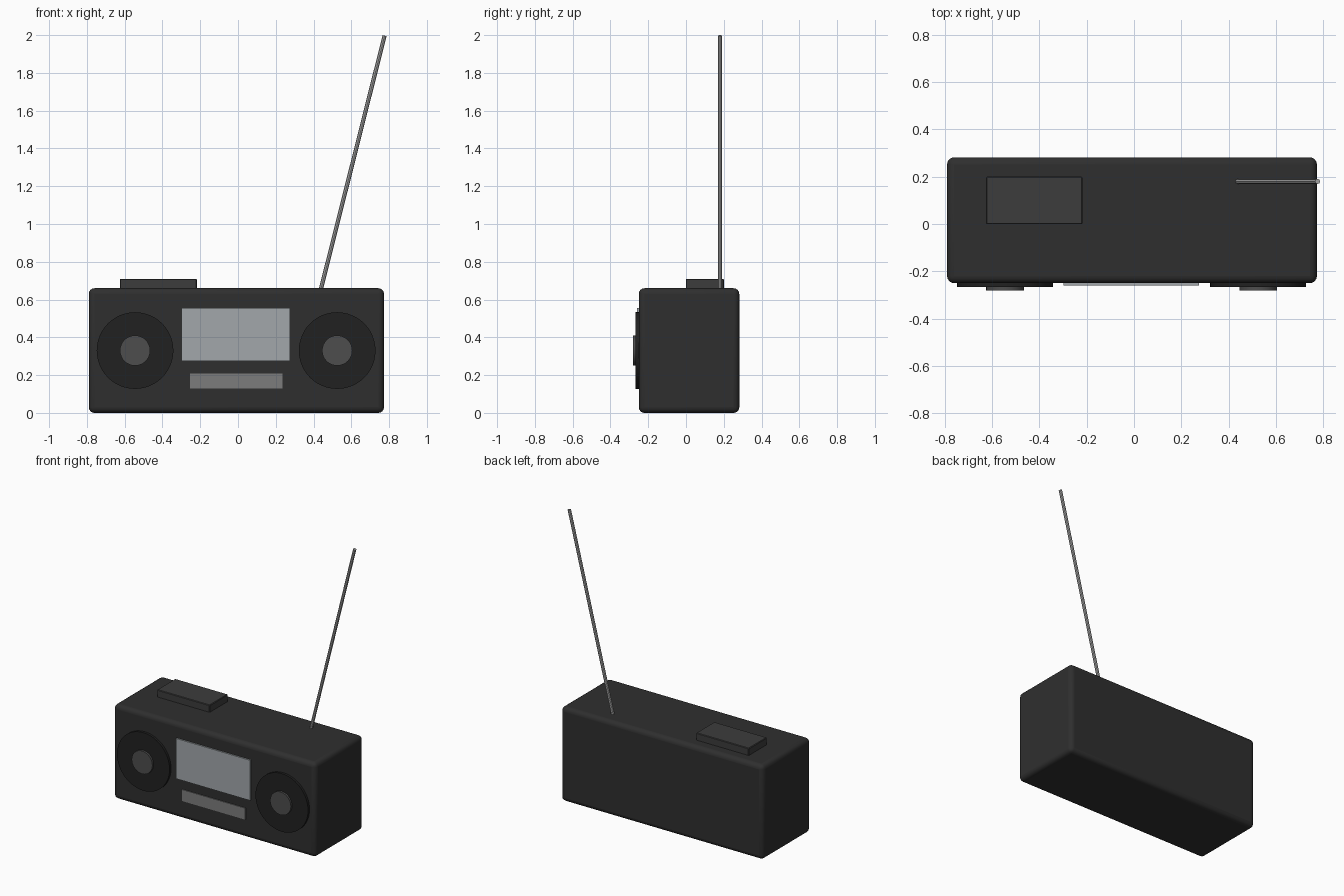
import bpy
from math import pi
from mathutils import Vector

if "Cube" in bpy.data.objects:
    bpy.data.objects.remove(bpy.data.objects["Cube"])


def material(name, rgb):
    m = bpy.data.materials.new(name)
    m.diffuse_color = (*rgb, 1)
    m.use_nodes = True
    m.node_tree.nodes["Principled BSDF"].inputs["Base Color"].default_value = m.diffuse_color
    return m


BLACK = material("black_plastic", (0.028, 0.028, 0.028))
CONE = material("speaker_black", (0.015, 0.015, 0.015))
DARK = material("dark_grey", (0.045, 0.045, 0.045))
CAP = material("cap_grey", (0.075, 0.075, 0.075))
METAL = material("metal", (0.4, 0.4, 0.4))
PANEL = material("panel_grey", (0.2, 0.2, 0.2))
GLASS = material("display_glass", (0.36, 0.39, 0.41))


def finish(name, mat, bevel=0, segments=1):
    ob = bpy.context.object
    ob.name = name
    ob.data.materials.append(mat)
    if bevel:
        mod = ob.modifiers.new("bevel", 'BEVEL')
        mod.width, mod.segments = bevel, segments
    return ob


def box(name, lo, hi, mat, bevel=0, segments=1):
    lo, hi = Vector(lo), Vector(hi)
    bpy.ops.mesh.primitive_cube_add(size=1, location=(lo + hi) / 2)
    bpy.context.object.scale = hi - lo
    bpy.ops.object.transform_apply(location=False, rotation=False, scale=True)
    return finish(name, mat, bevel, segments)


def rod(name, a, b, radius, sides, mat, bevel=0):
    a, b = Vector(a), Vector(b)
    bpy.ops.mesh.primitive_cylinder_add(vertices=sides, radius=radius, depth=(b - a).length,
                                        location=(a + b) / 2,
                                        rotation=(b - a).to_track_quat('Z', 'Y').to_euler())
    bpy.ops.object.shade_smooth_by_angle()
    return finish(name, mat, bevel)


# Rounded case
box("case", (-0.79, -0.25, 0), (0.773, 0.282, 0.66), BLACK, 0.03, 4)
bpy.ops.object.shade_smooth_by_angle()

# Speakers with raised centre caps
for side, x in (("left", -0.545), ("right", 0.525)):
    rod(side + "_speaker", (x, -0.23, 0.33), (x, -0.267, 0.33), 0.203, 48, CONE)
    rod(side + "_speaker_cap", (x, -0.25, 0.33), (x, -0.281, 0.33), 0.08, 32, CAP)

# Front display and control strip
box("display", (-0.298, -0.26, 0.275), (0.275, -0.24, 0.556), GLASS)
box("control_strip", (-0.255, -0.256, 0.129), (0.235, -0.24, 0.209), PANEL)

# Raised button block on the top
box("top_button", (-0.625, -0.001, 0.64), (-0.218, 0.2, 0.71), DARK, 0.004, 1)

# Slanted aerial
rod("aerial", (0.435, 0.18, 0.64), (0.776, 0.18, 1.997), 0.011, 8, METAL)
